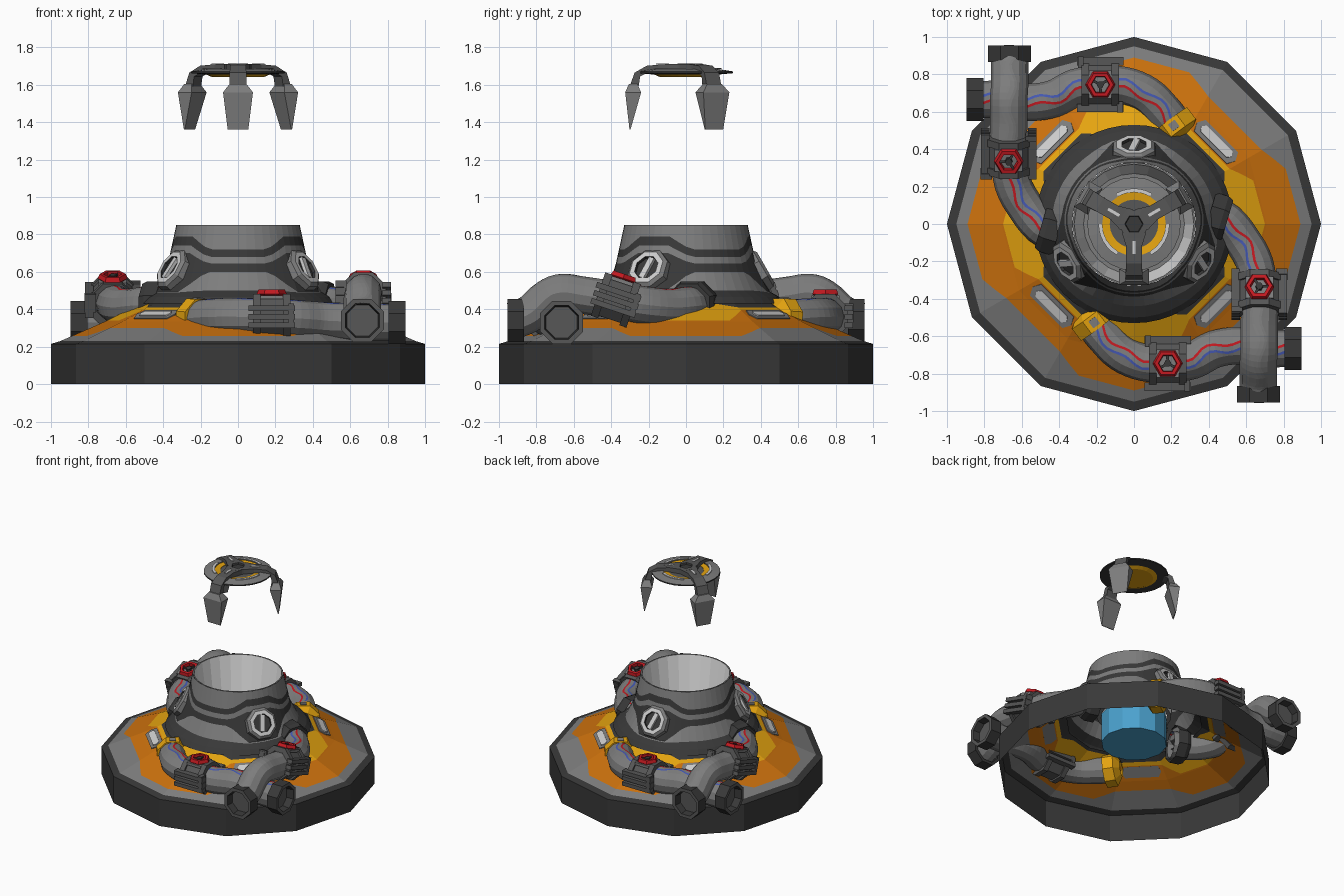
import bpy, bmesh, math
from mathutils import Vector as V

if "Cube" in bpy.data.objects:
    bpy.data.objects.remove(bpy.data.objects["Cube"])

COL = {"grey": (.205, .205, .205), "dark": (.04, .04, .04), "mid_grey": (.095, .095, .095),
       "light": (.62, .62, .62), "white": (.95, .95, .95), "orange": (.60, .165, .004),
       "yellow": (.78, .37, .005), "red": (.55, .01, .015), "blue": (.06, .10, .45), "cyan": (.07, .36, .62)}
NAMES = list(COL)
MATS = []
for n, c in COL.items():
    m = bpy.data.materials.new(n)
    m.diffuse_color = (*c, 1)
    m.use_nodes = True
    m.node_tree.nodes["Principled BSDF"].inputs["Base Color"].default_value = m.diffuse_color
    MATS.append(m)
Z = V((0, 0, 1))


def skin(name, rings, color, caps=()):
    """Skin closed rings; color is a name or a function(row, column)."""
    bm = bmesh.new()
    rows = [[bm.verts.new(p) for p in r] for r in rings]
    n = len(rings[0])
    pick = color if callable(color) else (lambda i, j: color)
    for i in range(len(rows) - 1):
        for j in range(n):
            k = (j + 1) % n
            f = bm.faces.new((rows[i][j], rows[i][k], rows[i + 1][k], rows[i + 1][j]))
            f.material_index = NAMES.index(pick(i, j))
    for i in caps:
        f = bm.faces.new(rows[i])
        f.material_index = NAMES.index(pick(0 if i == 0 else len(rows) - 2, 0))
    bmesh.ops.remove_doubles(bm, verts=bm.verts, dist=1e-5)
    bmesh.ops.recalc_face_normals(bm, faces=bm.faces)
    me = bpy.data.meshes.new(name)
    bm.to_mesh(me)
    bm.free()
    for m in MATS:
        me.materials.append(m)
    ob = bpy.data.objects.new(name, me)
    bpy.context.collection.objects.link(ob)
    return ob


def frame(axis):
    t = V(axis).normalized()
    u = t.cross(Z) if abs(t.z) < .95 else V((1, 0, 0))
    u.normalize()
    return t, u, u.cross(t)


def lathe(name, prof, n, color, o=(0, 0, 0), axis=(0, 0, 1), turn=0, caps=()):
    """Turned part: prof = (radius, height along axis); color may be one per row."""
    t, u, v = frame(axis)
    rings = [[V(o) + t * h + (u * math.cos(a) + v * math.sin(a)) * r
              for a in [math.tau * j / n + turn for j in range(n)]] for r, h in prof]
    return skin(name, rings, (lambda i, j: color[i]) if isinstance(color, list) else color, caps)


def box(name, o, axis, off, size, color, spin=0):
    """Box in a frame; off and size are (along axis, sideways, up)."""
    t, u, v = frame(axis)
    c = V(o) + t * off[0] + u * off[1] + v * off[2]
    if spin:
        u, v = u * math.cos(spin) + v * math.sin(spin), v * math.cos(spin) - u * math.sin(spin)
    a, b, h = (s / 2 for s in size)
    rings = [[c + t * x + u * y + v * z for y, z in ((-b, -h), (b, -h), (b, h), (-b, h))] for x in (-a, a)]
    return skin(name, rings, color, (0, 1))


def repeat(obs, angles):
    """First angle turns the originals; the others make turned copies."""
    for ob in obs:
        for a in angles[1:]:
            c = ob.copy()
            c.rotation_euler.z = math.radians(a)
            bpy.context.collection.objects.link(c)
        ob.rotation_euler.z = math.radians(angles[0])


def interp(x, pts):
    for (a, p), (b, q) in zip(pts, pts[1:]):
        if x <= b:
            return p + (q - p) * max(0, x - a) / (b - a)
    return pts[-1][1]


# --- twelve-sided base shell with notched colour borders ---
DECK = [(.5, .44), (.71, .335), (.95, .23), (1, .215)]
rings = [[] for _ in range(8)]
for j in range(72):
    deg = j * 5
    a = math.radians(deg)
    k = math.cos(math.radians(15)) / math.cos(math.radians(deg % 30 - 15))
    w = min(1, max(0, (25 - abs(deg % 90 - 45)) / 10))
    for i, r in enumerate((1, 1, .95, .89 - .1 * w, .71, .70 - .11 * w, .525 + .035 * w, .5)):
        z = 0 if i == 0 else interp(r, DECK)
        rings[i].append(V((r * k * math.cos(a), r * k * math.sin(a), z)))
skin("base_shell", rings, lambda i, j: ("dark", "dark", "grey", "orange", "orange", "yellow", "dark")[i])

# --- light slots on the deck diagonals ---
nrm = V((.5, 0, .966))
slots = []
for nm, sz, h, c in (("slot_frame", (.095, .29), .004, "grey"), ("slot_light", (.05, .23), .010, "light")):
    hx, hy = sz[0] / 2, sz[1] / 2
    d, u = V((.966, 0, -.5)).normalized(), V((0, 1, 0))
    out = [d * x + u * y for x, y in ((-hx, -hy * .85), (-hx, hy * .85), (0, hy), (hx, hy * .85), (hx, -hy * .85), (0, -hy))]
    slots.append(skin(nm, [[V((.62, 0, .371)) + p + nrm.normalized() * q for p in out] for q in (h - .006, h)], c, (0, 1)))
repeat(slots, (45, 135, 225, 315))

# --- central tower; the dark bands step up around the ports ---
BODY = [(.43, .53), (.465, .50), (.50, .44), (.56, .405), (.62, .38), (.85, .33)]
LOW = (.43, .465, .50, .60, .645, .68, .72, .80, .85)
HIGH = (.43, .465, .49, .495, .70, .74, .79, .82, .85)
rings = []
for lo, hi in zip(LOW, HIGH):
    ring = []
    for j in range(48):
        deg = j * 7.5
        w = min(1, max(0, (34 - abs((deg - 90 + 60) % 120 - 60)) / 19))
        z = lo + (hi - lo) * w
        r = interp(z, BODY)
        ring.append(V((r * math.cos(math.radians(deg)), r * math.sin(math.radians(deg)), z)))
    rings.append(ring)
skin("tower", rings, lambda i, j: ("dark", "dark", "grey", "dark", "grey", "dark", "grey", "grey")[i])
lathe("tower_cup", [(.33, .85), (.32, .85), (.27, .48), (.24, .48)], 24, ["grey", "white", "grey"])
lathe("well", [(.24, .48), (.24, .25), (0, .25)], 12, "cyan")

# --- three round ports ---
pc, pn = (.40, 0, .61), (.87, 0, .5)
e = math.pi / 8
ports = [lathe("port_frame", [(.125, -.03), (.12, .015), (.10, .03), (.07, .03), (.07, .012), (0, .012)], 8,
               ["grey", "grey", "light", "dark", "dark"], pc, pn, e),
         box("port_bar", pc, pn, (.02, 0, 0), (.02, .035, .125), "light", .25)]
repeat(ports, (90, 210, 330))


# --- pipes ---
def smooth_path(pts, steps=4):
    p = [V(q) for q in pts]
    p = [p[0] * 2 - p[1]] + p + [p[-1] * 2 - p[-2]]
    out = []
    for i in range(1, len(p) - 2):
        a, b, c, d = p[i - 1:i + 3]
        for s in range(steps):
            t = s / steps
            out.append((b * 2 + (c - a) * t + (a * 2 - b * 5 + c * 4 - d) * t * t + (b * 3 - a - c * 3 + d) * t ** 3) / 2)
    return out + [p[-2]]


SIDES = (-30, 0, 30, 60, 75, 83, 97, 105, 120, 150, 180, 210, 240, 270, 300)


def pipe(name, pts, lined, r=.1):
    path = smooth_path(pts)
    rings = []
    for i, p in enumerate(path):
        t, u, v = frame(path[min(i + 1, len(path) - 1)] - path[max(i - 1, 0)])
        sway = 9 * math.sin(i * .9)
        rings.append([p + (u * math.cos(a) + v * math.sin(a)) * r for a in
                      [math.radians(b + (sway if 70 < b < 110 else 0)) for b in SIDES]])
    # side strips 4 and 6 are the coloured lines
    return skin(name, rings, lambda i, j: {4: "blue", 6: "red"}.get(j, "grey") if i < lined else "grey")


def flange(o, axis):
    return lathe("pipe_flange", [(.1, -.045), (.125, -.045), (.125, .045), (.098, .045), (.09, -.01), (0, -.01)], 8,
                 ["dark", "dark", "mid_grey", "dark", "mid_grey"], o, axis, e)


def clamp(o, axis):
    t, u, v = frame(axis)
    o = V(o)
    obs = [lathe("clamp_core", [(.09, -.1), (.118, -.1), (.118, .1), (.09, .1)], 8, "mid_grey", o, axis, e)]
    for s in (-1, 1):
        obs.append(lathe("clamp_rib", [(.1, -.02), (.132, -.02), (.132, .02), (.1, .02)], 8, "mid_grey", o + t * s * .08, axis, e))
        for h in (-.045, 0, .045):
            obs.append(box("clamp_side", o, axis, (0, s * .125, h), (.25, .045, .03), "mid_grey"))
        obs.append(box("clamp_bolt", o, axis, (s * .105, s * .12, .02), (.03, .06, .1), "mid_grey"))
    obs.append(box("clamp_top", o, axis, (0, 0, .105), (.12, .15, .02), "grey"))
    # red hand wheel
    w = o + v * .13
    obs.append(lathe("valve_wheel", [(.08, -.008), (.07, .016), (.05, .016), (.046, -.016), (.07, -.016), (.08, -.008)], 6, "red", w, v))
    obs.append(lathe("valve_stem", [(.02, -.04), (.02, .012)], 6, "dark", w, v, caps=(1,)))
    for k in range(3):
        a = k * math.tau / 3 + .5
        d = t * math.cos(a) + u * math.sin(a)
        obs.append(box("valve_spoke", w, d, (.03, 0, 0), (.05, .014, .012), "dark"))
    return obs


upper = [(.40, .06, .42), (.50, .01, .42), (.58, -.09, .41), (.645, -.21, .42), (.67, -.38, .45),
         (.67, -.55, .475), (.67, -.66, .49), (.665, -.74, .46), (.665, -.83, .38), (.665, -.92, .34)]
lower = [(-.22, -.52, .345), (-.16, -.60, .355), (-.07, -.69, .36), (.05, -.74, .36), (.18, -.745, .36),
         (.31, -.73, .35), (.43, -.67, .34), (.56, -.65, .335), (.70, -.665, .33), (.85, -.665, .33)]
group = [pipe("upper_pipe", upper, 17), pipe("lower_pipe", lower, 99),
         flange((.665, -.91, .34), (0, -1, 0)), flange((.85, -.665, .33), (1, 0, 0)),
         lathe("pipe_socket", [(.14, -.05), (.14, .02), (.125, .05), (.09, .05)], 8, "dark", (.45, .03, .42), (1, -.3, 0), e),
         lathe("pipe_collar", [(.06, -.09), (.125, -.05), (.125, .03), (.09, .03)], 8, "yellow", (-.21, -.53, .34), (.6, -.8, -.05), e),
         box("collar_bolt", (-.21, -.53, .34), (.6, -.8, -.05), (-.01, 0, .116), (.045, .045, .012), "grey")]
group += clamp((.67, -.375, .45), (0, -.3, .1)) + clamp((.18, -.745, .36), (1, 0, 0))
repeat(group, (0, 180))

# --- floating cap ---
lathe("cap_disc", [(.17, 1.685), (.25, 1.672), (.25, 1.662), (.17, 1.655)], 24, ["grey", "dark", "dark"])
lathe("cap_yellow_disc", [(.17, 1.68), (.13, 1.675), (.13, 1.66), (.17, 1.655), (.14, 1.642), (0, 1.642)], 24,
      ["yellow", "yellow", "dark", "yellow", "yellow"])
lathe("cap_core", [(.13, 1.672), (0, 1.672)], 24, "mid_grey")
lathe("cap_hub", [(.085, 1.67), (.085, 1.711), (.05, 1.713), (.045, 1.70), (0, 1.70)], 6,
      ["mid_grey", "mid_grey", "dark", "dark"])


def loft(name, secs, color):
    return skin(name, [[V((a, -w, b)), V((a, w, b)), V((c, w, d)), V((c, -w, d))] for a, b, c, d, w in secs], color, (0, -1))


arc = [math.radians(60 + x) for x in range(-30, 31, 10)]
arm = [loft("cap_arm", [(.045, 1.711, .045, 1.675, .065), (.12, 1.71, .12, 1.675, .042), (.21, 1.702, .20, 1.667, .042),
                        (.275, 1.665, .245, 1.645, .045), (.305, 1.58, .255, 1.58, .045)], "mid_grey"),
       loft("claw", [(.305, 1.605, .26, 1.605, .045), (.325, 1.56, .24, 1.56, .08), (.302, 1.36, .297, 1.36, .055)], "grey"),
       box("arm_light", (.125, 0, 1.711), (1, 0, 0), (0, 0, 0), (.07, .016, .006), "light"),
       skin("cap_light_arc", [[V((r * math.cos(a), r * math.sin(a), z)) for r, z in
                               ((.17, 1.684), (.19, 1.684), (.19, 1.69), (.17, 1.69))] for a in arc], "light", (0, -1))]
repeat(arm, (30, 150, 270))
